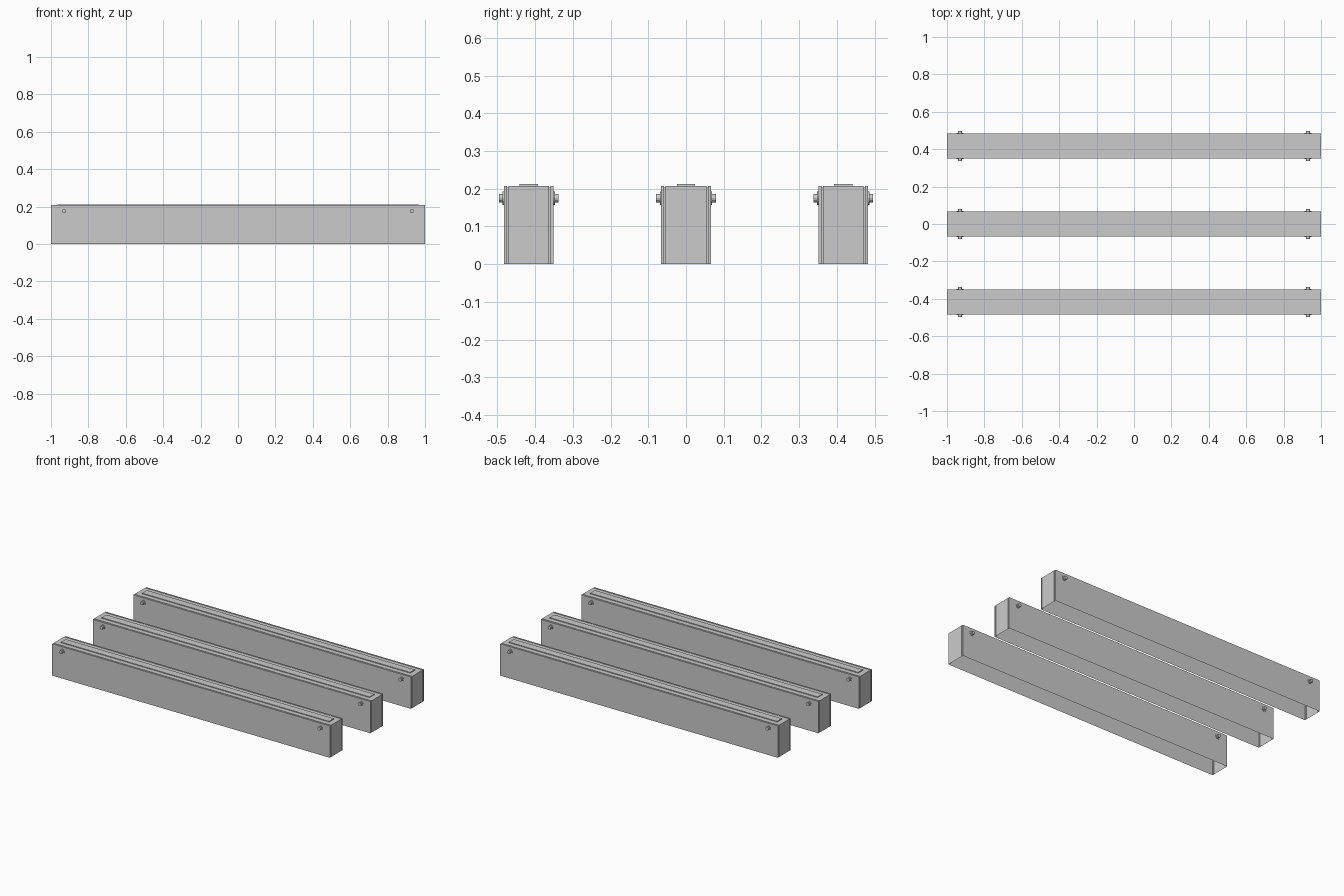
import bpy, bmesh, math
from mathutils import Matrix

if "Cube" in bpy.data.objects:
    bpy.data.objects.remove(bpy.data.objects["Cube"])

HALF_L, HALF_W, H = 1.0, 0.066, 0.207
ROWS = (-0.417, 0.0, 0.417)


def finish(bm, name, y):
    bmesh.ops.recalc_face_normals(bm, faces=bm.faces)
    mesh = bpy.data.meshes.new(name)
    bm.to_mesh(mesh)
    bm.free()
    ob = bpy.data.objects.new(name, mesh)
    ob.location.y = y
    bpy.context.collection.objects.link(ob)
    return ob


def housing(y):
    """Shell open at the bottom, narrow grooves running round ends and top."""
    bm = bmesh.new()
    half = [(-HALF_W, 0), (-0.058, 0), (-0.058, 0.004), (-0.054, 0.004), (-0.054, 0)]
    sections = half + [(-p, d) for p, d in reversed(half)]
    rings = []
    for py, d in sections:
        x, z = HALF_L - d, H - d
        rings.append([bm.verts.new(c) for c in
                      ((-x, py, 0), (-x, py, z), (x, py, z), (x, py, 0))])
    for a, b in zip(rings, rings[1:]):
        for i in range(3):
            bm.faces.new((a[i], a[i + 1], b[i + 1], b[i]))
    bm.faces.new(rings[0])
    bm.faces.new(rings[-1])
    finish(bm, "housing", y)


def top_strip(y):
    """Slightly raised strip along the top."""
    bm = bmesh.new()
    bmesh.ops.create_cube(bm, size=1, matrix=Matrix.Translation((0, 0, 0.209))
                          @ Matrix.Diagonal((1.93, 0.048, 0.006, 1)))
    finish(bm, "top_strip", y)


def bolts(y):
    """Washer and head near each end, on both sides."""
    bm = bmesh.new()
    for sx in (-1, 1):
        for sy in (-1, 1):
            for r, y0, y1 in ((0.018, 0.065, 0.069), (0.011, 0.069, 0.079)):
                m = (Matrix.Translation((sx * 0.93, sy * (y0 + y1) / 2, 0.175))
                     @ Matrix.Rotation(math.pi / 2, 4, 'X'))
                bmesh.ops.create_cone(bm, cap_ends=True, segments=12, radius1=r,
                                      radius2=r, depth=y1 - y0, matrix=m)
    finish(bm, "side_bolts", y)


for row in ROWS:
    housing(row)
    top_strip(row)
    bolts(row)
